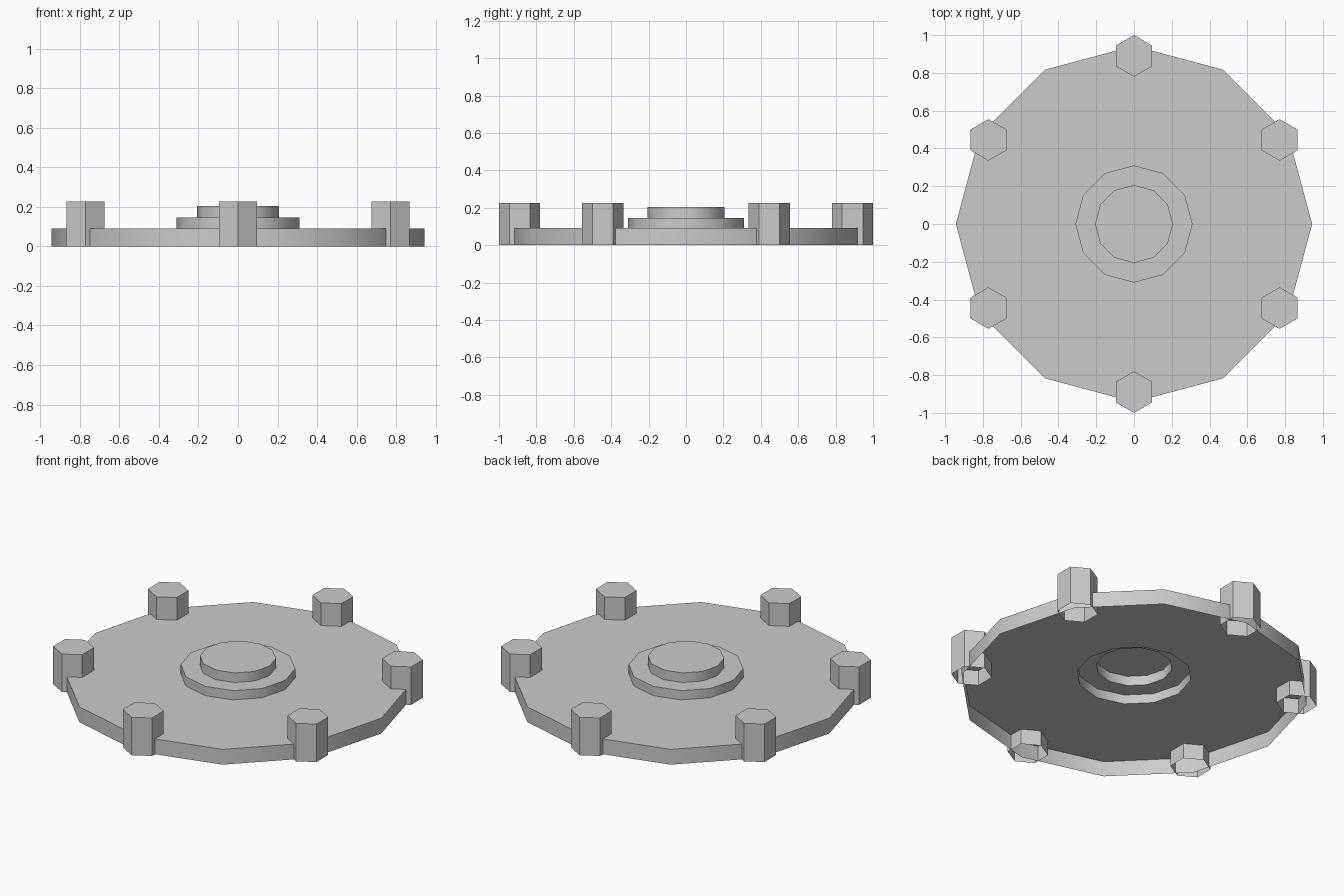
import bpy, bmesh
from math import cos, sin, pi, radians

if "Cube" in bpy.data.objects:
    bpy.data.objects.remove(bpy.data.objects["Cube"])


def lathe(name, profile, sides, start=0.0, center=(0, 0)):
    """Open-bottomed stepped prism: rings joined by walls, top ring capped."""
    bm = bmesh.new()
    rings = []
    for r, z in profile:
        rings.append([bm.verts.new((center[0] + r * cos(start + 2 * pi * i / sides),
                                    center[1] + r * sin(start + 2 * pi * i / sides), z))
                      for i in range(sides)])
    for low, high in zip(rings, rings[1:]):
        for i in range(sides):
            j = (i + 1) % sides
            bm.faces.new((low[i], low[j], high[j], high[i]))
    bm.faces.new(rings[-1])
    mesh = bpy.data.meshes.new(name)
    bm.to_mesh(mesh)
    bm.free()
    obj = bpy.data.objects.new(name, mesh)
    bpy.context.collection.objects.link(obj)
    return obj


# Hollow twelve-sided plate rising into a two-step hub
plate = lathe("flange_plate", [(0.943, 0), (0.943, 0.091), (0.31, 0.091),
                               (0.31, 0.146), (0.206, 0.146), (0.206, 0.203)], 12)
bpy.context.view_layer.objects.active = plate
plate.select_set(True)
bpy.ops.object.shade_smooth_by_angle(angle=radians(40))

# Six hexagonal bolts around the rim, all facing the same way
for k in range(6):
    a = radians(30 + 60 * k)
    lathe(f"rim_bolt_{k + 1}", [(0.11, 0), (0.11, 0.226)], 6, pi / 2,
          (0.89 * cos(a), 0.89 * sin(a)))
